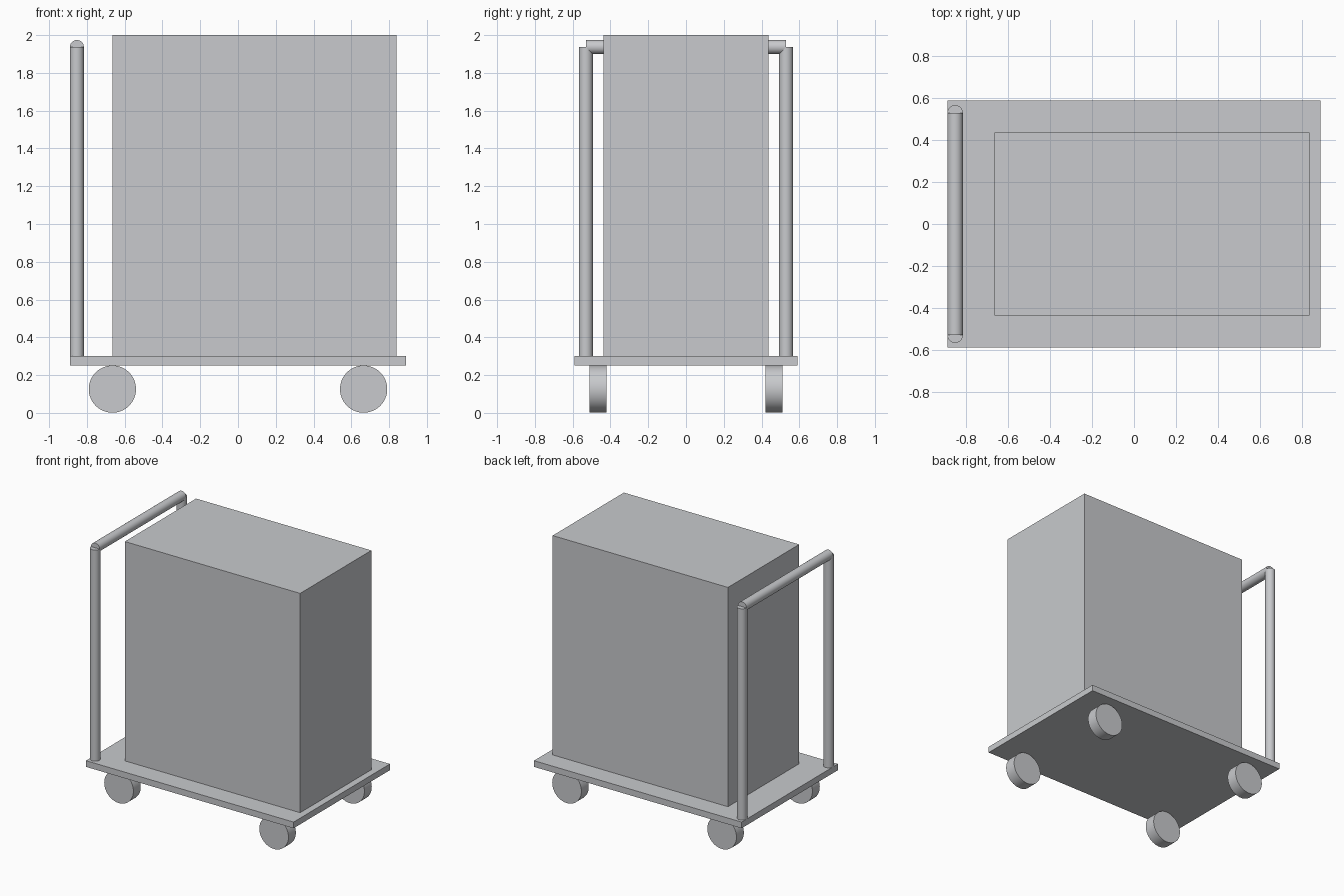
import bpy
import math

cube = bpy.data.objects.get("Cube")
if cube:
    bpy.data.objects.remove(cube, do_unlink=True)

# Single plain grey finish
COLOUR = (0.58, 0.59, 0.61, 1)
grey = bpy.data.materials.new("light_grey")
grey.use_nodes = True
grey.diffuse_color = COLOUR
grey.node_tree.nodes["Principled BSDF"].inputs["Base Color"].default_value = COLOUR


def finish(name):
    obj = bpy.context.object
    obj.name = name
    obj.data.materials.append(grey)
    return obj


def box(name, low, high):
    centre = [(a + b) / 2 for a, b in zip(low, high)]
    bpy.ops.mesh.primitive_cube_add(size=1, location=centre)
    obj = finish(name)
    obj.scale = [b - a for a, b in zip(low, high)]
    bpy.ops.object.transform_apply(location=False, rotation=False, scale=True)


def cylinder(name, radius, length, centre, along_y=False):
    bpy.ops.mesh.primitive_cylinder_add(
        vertices=64, radius=radius, depth=length, location=centre,
        rotation=(math.pi / 2 if along_y else 0, 0, 0))
    finish(name)
    bpy.ops.object.shade_smooth_by_angle(angle=math.radians(30))


DECK_TOP = 0.3
BAR_Z = 1.937
POST_X, POST_Y = -0.853, 0.53
TUBE = 0.037

# Platform and the tall load standing on it
box("deck", (-0.89, -0.59, 0.252), (0.89, 0.59, DECK_TOP))
box("cargo_box", (-0.665, -0.436, DECK_TOP), (0.838, 0.436, 2))

# Push handle: two posts joined by a crossbar
for side, label in ((-1, "front"), (1, "back")):
    cylinder(f"{label}_handle_post", TUBE, BAR_Z - DECK_TOP,
             (POST_X, side * POST_Y, (BAR_Z + DECK_TOP) / 2))
cylinder("handle_crossbar", TUBE, 2 * POST_Y, (POST_X, 0, BAR_Z), along_y=True)

# Four wheels under the deck
for x, end in ((-0.665, "right"), (0.665, "left")):
    for side, label in ((-1, "front"), (1, "back")):
        cylinder(f"{label}_{end}_wheel", 0.125, 0.09,
                 (x, side * 0.465, 0.126), along_y=True)
